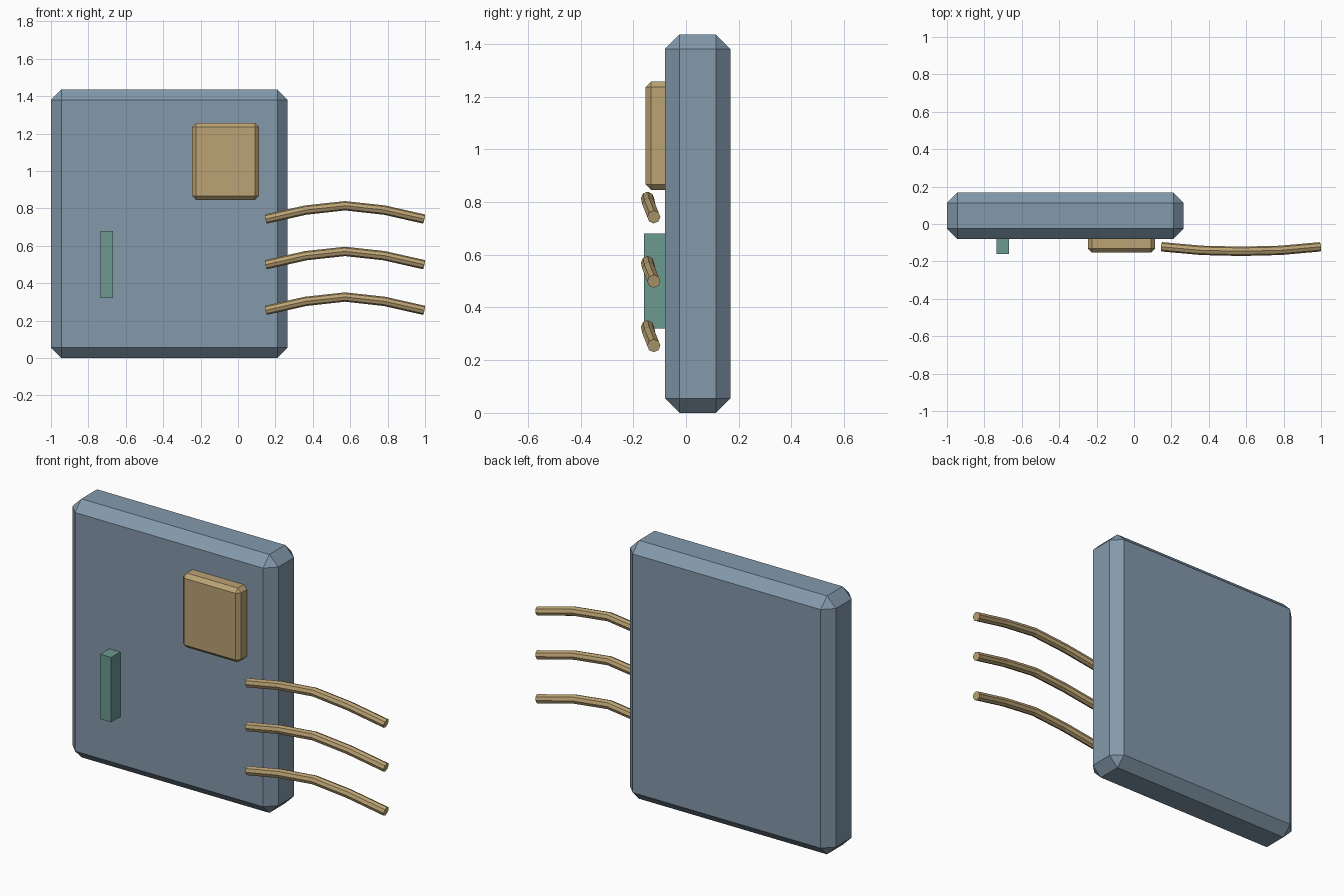
import bpy, bmesh
from mathutils import Vector

if "Cube" in bpy.data.objects:
    bpy.data.objects.remove(bpy.data.objects["Cube"])


def material(name, rgb):
    m = bpy.data.materials.new(name)
    m.diffuse_color = (*rgb, 1)
    m.use_nodes = True
    m.node_tree.nodes["Principled BSDF"].inputs["Base Color"].default_value = m.diffuse_color
    return m


BLUE = material("slate blue", (0.23, 0.32, 0.41))
TAN = material("tan", (0.50, 0.365, 0.175))
GREEN = material("sea green", (0.145, 0.32, 0.28))


def box(name, lo, hi, mat, chamfer=0):
    """Box between two corners, with optional flat chamfers."""
    lo, hi = Vector(lo), Vector(hi)
    bm = bmesh.new()
    bmesh.ops.create_cube(bm, size=1)
    for v in bm.verts:
        v.co = (lo + hi) / 2 + v.co * (hi - lo)
    if chamfer:
        bmesh.ops.bevel(bm, geom=bm.edges[:], offset=chamfer, segments=1,
                        affect='EDGES', profile=0.5)
    me = bpy.data.meshes.new(name)
    bm.to_mesh(me)
    bm.free()
    me.materials.append(mat)
    ob = bpy.data.objects.new(name, me)
    bpy.context.collection.objects.link(ob)
    return ob


def cable(name, points, radius, mat):
    """Low-poly tube with capped ends along a path."""
    cu = bpy.data.curves.new(name + "_path", 'CURVE')
    cu.dimensions = '3D'
    cu.bevel_depth = radius
    cu.bevel_resolution = 2
    cu.use_fill_caps = True
    sp = cu.splines.new('POLY')
    sp.points.add(len(points) - 1)
    for p, co in zip(sp.points, points):
        p.co = (*co, 1)
    sp.use_smooth = False
    tmp = bpy.data.objects.new(name + "_path", cu)
    bpy.context.collection.objects.link(tmp)
    bpy.context.view_layer.update()
    dg = bpy.context.evaluated_depsgraph_get()
    me = bpy.data.meshes.new_from_object(tmp.evaluated_get(dg))
    bpy.data.objects.remove(tmp)
    me.materials.clear()
    me.materials.append(mat)
    for f in me.polygons:
        f.use_smooth = False
        f.material_index = 0
    ob = bpy.data.objects.new(name, me)
    bpy.context.collection.objects.link(ob)


# main panel, raised cover plate and handle
box("panel_body", (-1, -0.08, 0), (0.265, 0.168, 1.435), BLUE, 0.055)
box("cover_plate", (-0.245, -0.153, 0.845), (0.112, -0.053, 1.257), TAN, 0.021)
box("handle", (-0.735, -0.16, 0.32), (-0.667, -0.07, 0.68), GREEN)

# three arched cables leaving the right side
arch = [(0.149, -0.122, 0), (0.362, -0.141, 0.048), (0.572, -0.146, 0.071),
        (0.782, -0.141, 0.048), (0.995, -0.122, 0)]
for i in range(3):
    base = 0.255 + 0.244 * i
    cable(f"cable_{i + 1}", [(x, y, base + z) for x, y, z in arch], 0.025, TAN)
